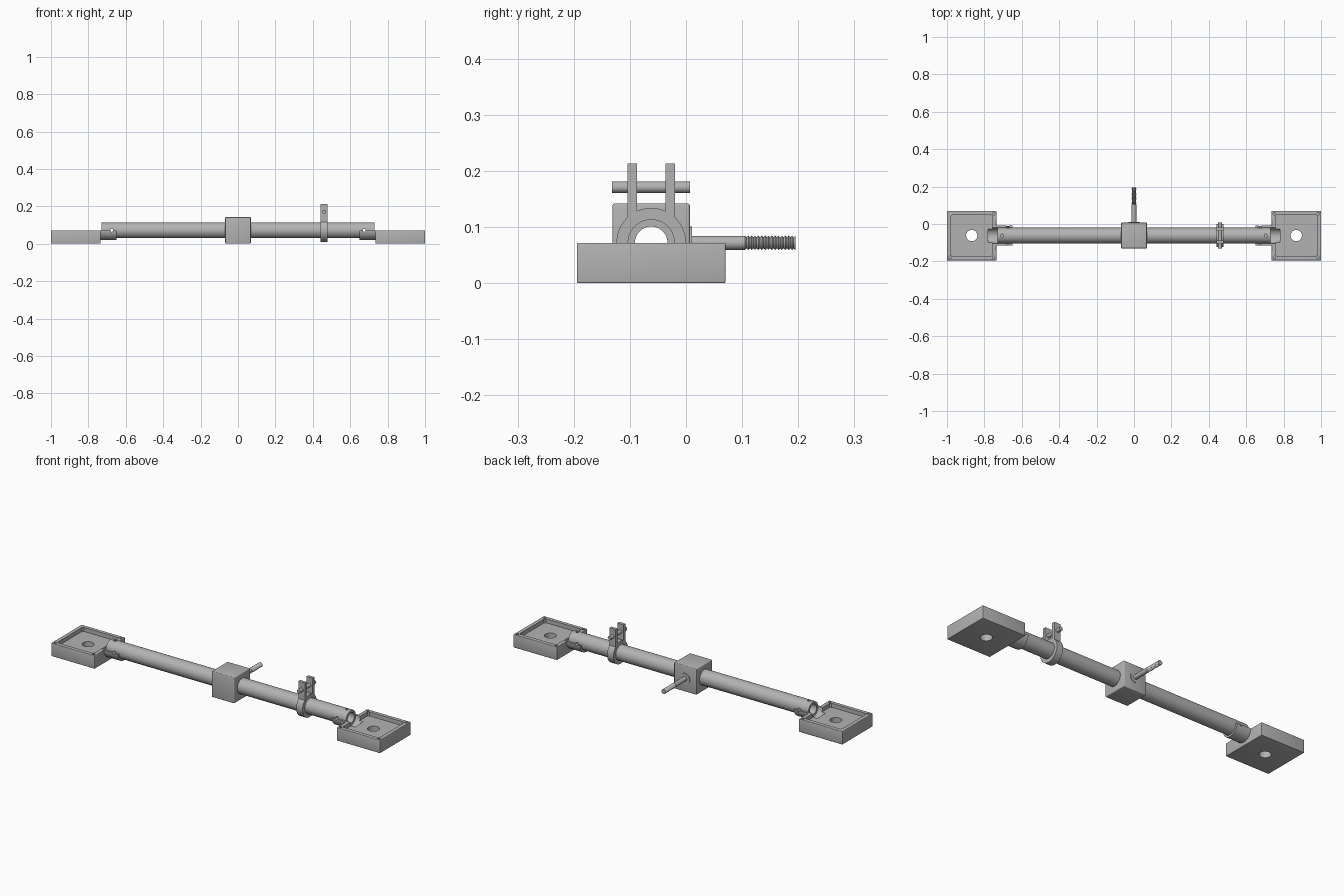
import bpy, bmesh, math
from mathutils import Matrix

old = bpy.data.objects.get("Cube")
if old:
    bpy.data.objects.remove(old, do_unlink=True)

CY, CZ = -0.062, 0.072        # axis of the main tube
R_OUT, R_IN = 0.042, 0.029

grey = bpy.data.materials.new("plain grey")
grey.use_nodes = True
GREY = (0.45, 0.45, 0.45, 1)
grey.diffuse_color = GREY
grey.node_tree.nodes["Principled BSDF"].inputs["Base Color"].default_value = GREY

TURN = {"x": Matrix.Rotation(math.pi / 2, 4, "Y"),
        "y": Matrix.Rotation(-math.pi / 2, 4, "X"),
        "z": Matrix.Identity(4)}


def finish(name, bm):
    mesh = bpy.data.meshes.new(name)
    bm.to_mesh(mesh)
    bm.free()
    mesh.materials.append(grey)
    obj = bpy.data.objects.new(name, mesh)
    bpy.context.collection.objects.link(obj)
    return obj


def cyl(name, r, axis, center, length, sides=48):
    bm = bmesh.new()
    bmesh.ops.create_cone(bm, cap_ends=True, segments=sides, radius1=r, radius2=r,
                          depth=length, matrix=Matrix.Translation(center) @ TURN[axis])
    return finish(name, bm)


def box(name, center, size, bevel=0):
    bm = bmesh.new()
    bmesh.ops.create_cube(bm, size=1, matrix=Matrix.Translation(center) @ Matrix.Diagonal((*size, 1)))
    if bevel:
        bmesh.ops.bevel(bm, geom=bm.edges[:], offset=bevel, segments=3, profile=0.5, affect="EDGES")
    return finish(name, bm)


def combine(obj, others, operation="DIFFERENCE"):
    for other in others:
        mod = obj.modifiers.new("combine", "BOOLEAN")
        mod.operation, mod.solver, mod.object = operation, "EXACT", other
        bpy.context.view_layer.objects.active = obj
        bpy.ops.object.modifier_apply(modifier=mod.name)
        bpy.data.objects.remove(other, do_unlink=True)


def smooth(obj):
    bpy.ops.object.select_all(action="DESELECT")
    obj.select_set(True)
    bpy.context.view_layer.objects.active = obj
    bpy.ops.object.shade_smooth_by_angle(angle=math.radians(30))


parts = []

# Hollow main tube with pin holes near both ends
tube = cyl("main_tube", R_OUT, "x", (0, CY, CZ), 1.46, 64)
cuts = [cyl("cutter", R_IN, "x", (0, CY, CZ), 1.6, 64)]
for s in (-1, 1):
    cuts.append(cyl("cutter", 0.008, "z", (s * 0.705, CY, CZ), 0.3, 20))
    cuts.append(cyl("cutter", 0.008, "y", (s * 0.675, CY, CZ), 0.3, 20))
combine(tube, cuts)
parts.append(tube)

# Central block around the tube
block = box("center_block", (0, CY, 0.071), (0.137, 0.138, 0.142), 0.004)
combine(block, [cyl("cutter", 0.036, "x", (0, CY, CZ), 0.3)])
parts.append(block)

# End plates: tray, screw posts, tube cradle and drain hole
PX, SIZE, H = 0.8675, 0.265, 0.072
for s, side in ((-1, "right"), (1, "left")):
    x = s * PX
    plate = box(side + "_end_plate", (x, CY, H / 2), (SIZE, SIZE, H), 0.003)
    combine(plate, [box("cutter", (x, CY, H), (0.222, 0.222, 0.044))])
    corners = [(x + i * 0.117, CY + j * 0.117) for i in (-1, 1) for j in (-1, 1)]
    combine(plate, [cyl("post", 0.0145, "z", (a, b, 0.056), 0.031, 24) for a, b in corners], "UNION")

    cradle = cyl("cradle", 0.053, "x", (s * 0.7, CY, CZ), 0.1)
    combine(cradle, [box("cutter", (s * 0.7, CY, CZ + 0.1), (0.3, 0.3, 0.2))])
    combine(plate, [cradle], "UNION")

    combine(plate, [cyl("cutter", R_OUT + 0.0005, "x", (s * 0.68, CY, CZ), 0.2),
                    cyl("cutter", 0.03, "z", (x, CY, 0), 0.4),
                    cyl("cutter", 0.008, "y", (s * 0.675, CY, CZ), 0.3, 20)]
            + [cyl("cutter", 0.007, "z", (a, b, H), 0.05, 16) for a, b in corners])
    parts.append(plate)

# Clamp ring with two drilled ears
CX, BOLT_Z = 0.46, 0.171
clamp = cyl("clamp_ring", 0.062, "x", (CX, CY, CZ), 0.038, 64)
combine(clamp, [box("ear", (CX, CY + j * 0.034, 0.16), (0.038, 0.017, 0.106)) for j in (-1, 1)], "UNION")
combine(clamp, [cyl("cutter", R_OUT, "x", (CX, CY, CZ), 0.2, 64)])
parts.append(clamp)

# Clamp bolt
parts.append(cyl("clamp_bolt", 0.0105, "y", (CX, CY, BOLT_Z), 0.139, 32))

# Collar and threaded rod at the back of the block
parts.append(cyl("rod_collar", 0.029, "y", (0, 0.006, CZ), 0.009, 32))
START, END, TEETH = 0.105, 0.195, 15
pitch = (END - START) / TEETH
profile = [(0, 0), (0.0125, 0), (0.0125, START)]
for k in range(TEETH):
    profile += [(0.0098, START + (k + 0.5) * pitch), (0.0128, START + (k + 1) * pitch)]
profile.append((0, END))
bm = bmesh.new()
verts = [bm.verts.new((r, y, 0)) for r, y in profile]
edges = [bm.edges.new(pair) for pair in zip(verts, verts[1:])]
bmesh.ops.spin(bm, geom=verts + edges, cent=(0, 0, 0), axis=(0, 1, 0),
               angle=math.tau, steps=32, use_duplicate=False)
bmesh.ops.remove_doubles(bm, verts=bm.verts[:], dist=0.00001)
bmesh.ops.recalc_face_normals(bm, faces=bm.faces[:])
bmesh.ops.translate(bm, verts=bm.verts[:], vec=(0, 0, CZ))
parts.append(finish("threaded_rod", bm))

for part in parts:
    smooth(part)
